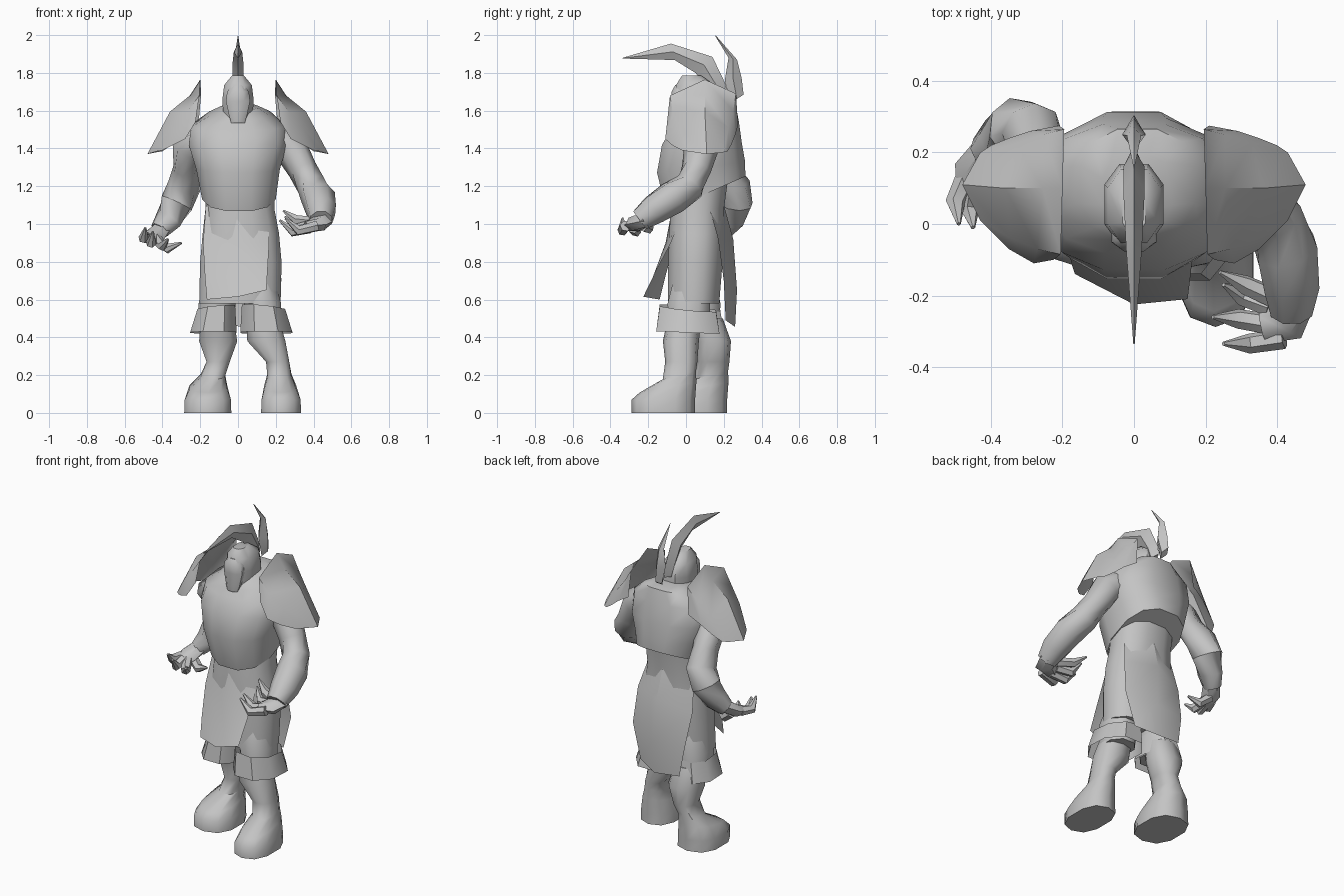
import bpy, bmesh, math
from mathutils import Vector

grey = bpy.data.materials.new("plain_grey")
grey.diffuse_color = (0.55, 0.55, 0.55, 1)


def finish(name, bm, angle=50):
    bmesh.ops.recalc_face_normals(bm, faces=bm.faces)
    me = bpy.data.meshes.new(name)
    bm.to_mesh(me)
    bm.free()
    ob = bpy.data.objects.new(name, me)
    bpy.context.collection.objects.link(ob)
    me.materials.append(grey)
    bpy.ops.object.select_all(action='DESELECT')
    ob.select_set(True)
    bpy.context.view_layer.objects.active = ob
    bpy.ops.object.shade_smooth_by_angle(angle=math.radians(angle))
    return ob


def skin(name, loops, caps=True, angle=50):
    """Join equal-length closed loops of points into a surface."""
    bm = bmesh.new()
    vs = [[bm.verts.new(p) for p in lp] for lp in loops]
    n = len(loops[0])
    for a, b in zip(vs, vs[1:]):
        for i in range(n):
            j = (i + 1) % n
            bm.faces.new((a[i], a[j], b[j], b[i]))
    if caps:
        bm.faces.new(vs[0][::-1])
        bm.faces.new(vs[-1])
    return finish(name, bm, angle)


def stack(name, rings, n=10, power=0.85, caps=True, angle=50):
    """Horizontal rings: (z, centre x, centre y, radius x, radius y, slope in y, slope in x)."""
    def sp(v):
        return math.copysign(abs(v) ** power, v)
    loops = []
    for z, cx, cy, rx, ry, *s in rings:
        sy, sx = (s + [0, 0])[:2]
        lp = []
        for i in range(n):
            a = 2 * math.pi * (i + 0.5) / n
            dx, dy = rx * sp(math.cos(a)), ry * sp(math.sin(a))
            lp.append((cx + dx, cy + dy, z + sy * dy + sx * dx))
        loops.append(lp)
    return skin(name, loops, caps, angle)


def tube(name, path, n=8, angle=50):
    """Limb along a path of (x, y, z, radius, flatness)."""
    pts = [Vector(p[:3]) for p in path]
    loops = []
    for k, p in enumerate(path):
        t = (pts[min(k + 1, len(pts) - 1)] - pts[max(k - 1, 0)]).normalized()
        ref = Vector((0.3, 0.2, 1)) if abs(t.z) < 0.9 else Vector((0.2, -1, 0))
        u = t.cross(ref).normalized()
        v = t.cross(u)
        f = p[4] if len(p) > 4 else 1
        loops.append([pts[k] + p[3] * (math.cos(2 * math.pi * i / n) * u
                      + f * math.sin(2 * math.pi * i / n) * v) for i in range(n)])
    return skin(name, loops, True, angle)


def sheet(name, rows, angle=40):
    """Thin open panel from a grid of points."""
    bm = bmesh.new()
    vs = [[bm.verts.new(p) for p in r] for r in rows]
    for a, b in zip(vs, vs[1:]):
        for i in range(len(a) - 1):
            bm.faces.new((a[i], a[i + 1], b[i + 1], b[i]))
    return finish(name, bm, angle)


# chest armour, flared above the waist and higher at the back
stack("chest_armour", [
    (1.16, 0.005, 0.105, 0.20, 0.215, 0.44),
    (1.30, 0.0, 0.08, 0.228, 0.24, 0.12),
    (1.42, 0, 0.085, 0.268, 0.218),
    (1.52, 0, 0.10, 0.255, 0.185, 0.12),
    (1.585, 0.01, 0.11, 0.165, 0.16, 0.22),
    (1.62, 0.01, 0.09, 0.10, 0.11, 0.15)], n=12, power=0.82)

# waist and skirt
stack("waist", [
    (0.58, 0.01, 0.04, 0.222, 0.14),
    (0.80, 0.015, 0.05, 0.222, 0.148),
    (0.95, 0.015, 0.055, 0.208, 0.148),
    (1.08, 0.01, 0.06, 0.188, 0.145),
    (1.26, 0.01, 0.08, 0.19, 0.15)], n=12)
sheet("front_cloth", [
    [(-0.17, 0.0, 1.10), (-0.01, -0.07, 1.10), (0.16, 0.0, 1.10)],
    [(-0.185, -0.06, 0.90), (0.0, -0.108, 0.90), (0.165, -0.08, 0.90)],
    [(-0.175, -0.11, 0.72), (0.0, -0.175, 0.72), (0.155, -0.17, 0.73)],
    [(-0.165, -0.14, 0.60), (0.0, -0.225, 0.615), (0.15, -0.21, 0.65)]])
sheet("back_cloth", [
    [(-0.15, 0.13, 1.10), (0.02, 0.19, 1.14), (0.17, 0.12, 1.10)],
    [(-0.175, 0.185, 0.86), (0.03, 0.25, 0.92), (0.215, 0.17, 0.92)],
    [(-0.155, 0.235, 0.65), (0.05, 0.27, 0.65), (0.23, 0.20, 0.70)],
    [(-0.125, 0.245, 0.47), (0.04, 0.26, 0.455), (0.17, 0.21, 0.49)]])

# legs, cuffs and boots: right one steps forward, left one stays back
# side, outward sign, boot x, boot half width, shin x, knee x, boot y, thigh x, thigh y, cuff y, cuff radii
for side, s, fx, fw, sx, kx, y, tx, ty, cy, cw, cd in (
        ("right", 1, 0.228, 0.11, 0.21, 0.15, -0.03, 0.13, 0.015, 0.01, 0.148, 0.18),
        ("left", -1, -0.16, 0.13, -0.105, -0.105, 0.14, -0.11, 0.07, 0.06, 0.132, 0.15)):
    stack(side + "_thigh", [
        (0.44, tx + 0.01 * s, ty, 0.095, 0.115),
        (0.58, tx, ty, 0.105, 0.12),
        (0.70, tx * 0.85, 0.045, 0.09, 0.12)], n=8)
    stack(side + "_knee_cuff", [
        (0.425, tx + 0.02 * s, cy, cw, cd, -0.04, 0),
        (0.555, tx + 0.005 * s, cy, cw - 0.025, cd - 0.02, -0.1, -0.1 * s)],
        n=8, caps=False, angle=45, power=0.9)
    stack(side + "_boot", [
        (0.0, fx, y - 0.09, fw, 0.168),
        (0.07, fx, y - 0.09, fw * 0.98, 0.168),
        (0.135, fx * 0.98, y - 0.065, fw * 0.8, 0.15, 0.18),
        (0.20, (fx + sx) / 2, y - 0.005, 0.066, 0.088, 0.25),
        (0.27, sx, y + 0.005, 0.064, 0.085),
        (0.38, kx, y + 0.003, 0.105, 0.095),
        (0.50, tx, (y + ty) / 2, 0.09, 0.09)], n=10, power=0.82)

# right arm, reaching forward
tube("right_arm", [
    (0.21, 0.09, 1.45, 0.085), (0.28, 0.08, 1.40, 0.092), (0.34, 0.055, 1.29, 0.078),
    (0.39, 0.02, 1.20, 0.083), (0.425, -0.07, 1.14, 0.092),
    (0.44, -0.17, 1.075, 0.083), (0.44, -0.245, 1.02, 0.062)])
tube("right_palm", [
    (0.45, -0.21, 1.03, 0.06, 0.8), (0.425, -0.27, 1.0, 0.065, 0.65), (0.36, -0.285, 0.985, 0.05, 0.6)], 6)
# left arm, elbow swung back
tube("left_arm", [
    (-0.20, 0.10, 1.45, 0.085), (-0.26, 0.12, 1.40, 0.092), (-0.27, 0.19, 1.29, 0.075),
    (-0.285, 0.255, 1.20, 0.088), (-0.325, 0.265, 1.11, 0.09),
    (-0.37, 0.235, 1.02, 0.072), (-0.415, 0.20, 0.965, 0.052)])
tube("left_palm", [
    (-0.40, 0.21, 0.98, 0.05, 0.8), (-0.445, 0.15, 0.935, 0.06, 0.65), (-0.45, 0.10, 0.92, 0.048, 0.6)], 6)

# clawed fingers: base, knuckle, tip
fingers = {
    "right_finger_1": ((0.42, -0.32, 0.99), (0.32, -0.335, 0.965), (0.25, -0.335, 1.03)),
    "right_finger_2": ((0.38, -0.28, 0.98), (0.29, -0.265, 0.96), (0.22, -0.26, 1.02)),
    "right_finger_3": ((0.38, -0.23, 0.99), (0.30, -0.20, 0.975), (0.25, -0.17, 1.04)),
    "right_thumb": ((0.40, -0.21, 1.01), (0.31, -0.17, 1.02), (0.24, -0.135, 1.07)),
    "left_finger_1": ((-0.47, 0.13, 0.93), (-0.50, 0.06, 0.925), (-0.49, 0.0, 0.98)),
    "left_finger_2": ((-0.45, 0.10, 0.92), (-0.46, 0.04, 0.90), (-0.45, -0.01, 0.96)),
    "left_finger_3": ((-0.43, 0.11, 0.92), (-0.40, 0.05, 0.885), (-0.37, 0.01, 0.92)),
    "left_thumb": ((-0.43, 0.16, 0.92), (-0.37, 0.14, 0.87), (-0.30, 0.12, 0.90))}
for name, (a, b, c) in fingers.items():
    tube(name, [(*a, 0.03), (*b, 0.028), (*c, 0.006)], 6, 45)

# shoulder plates: curved open shells
for side, m in (("right", 1), ("left", -1)):
    rows = [
        [(0.225, -0.10, 1.54), (0.205, -0.085, 1.68), (0.20, 0.10, 1.765), (0.195, 0.265, 1.69), (0.21, 0.275, 1.52)],
        [(0.28, -0.11, 1.45), (0.27, -0.07, 1.59), (0.255, 0.10, 1.68), (0.255, 0.25, 1.60), (0.29, 0.26, 1.47)],
        [(0.35, -0.07, 1.415), (0.345, -0.04, 1.51), (0.36, 0.10, 1.595), (0.33, 0.225, 1.51), (0.35, 0.24, 1.42)],
        [(0.40, -0.02, 1.39), (0.43, 0.01, 1.385), (0.48, 0.11, 1.37), (0.43, 0.20, 1.38), (0.40, 0.22, 1.385)]]
    sheet(side + "_shoulder_plate", [[(m * px, py, pz) for px, py, pz in r] for r in rows])

# hood and face
stack("hood", [
    (1.535, 0, 0.06, 0.082, 0.11),
    (1.66, 0, 0.055, 0.088, 0.12),
    (1.735, 0, 0.05, 0.078, 0.11),
    (1.785, 0, 0.03, 0.035, 0.055)], n=8, power=0.8)
stack("face", [
    (1.535, 0, -0.045, 0.038, 0.028),
    (1.57, 0, -0.035, 0.050, 0.042),
    (1.65, 0, -0.03, 0.068, 0.047),
    (1.70, 0, -0.03, 0.062, 0.05),
    (1.735, 0, -0.02, 0.035, 0.04)], n=8)

# helmet crest blades: (lower y, lower z, upper y, upper z, half width)
blades = {
    "front_crest": [(0.13, 1.66, 0.22, 1.68, 0.02), (0.11, 1.73, 0.21, 1.74, 0.03),
                    (0.05, 1.80, 0.14, 1.885, 0.03), (-0.06, 1.868, -0.08, 1.955, 0.022),
                    (-0.335, 1.876, -0.335, 1.88, 0.002)],
    "rear_crest": [(0.235, 1.64, 0.305, 1.685, 0.02), (0.205, 1.76, 0.295, 1.77, 0.033),
                   (0.225, 1.88, 0.27, 1.87, 0.02), (0.155, 1.995, 0.156, 2.0, 0.001)]}
for name, secs in blades.items():
    skin(name, [[(0, a, b), (w, (a + c) / 2, (b + d) / 2), (0, c, d), (-w, (a + c) / 2, (b + d) / 2)]
                for a, b, c, d, w in secs], True, 40)
